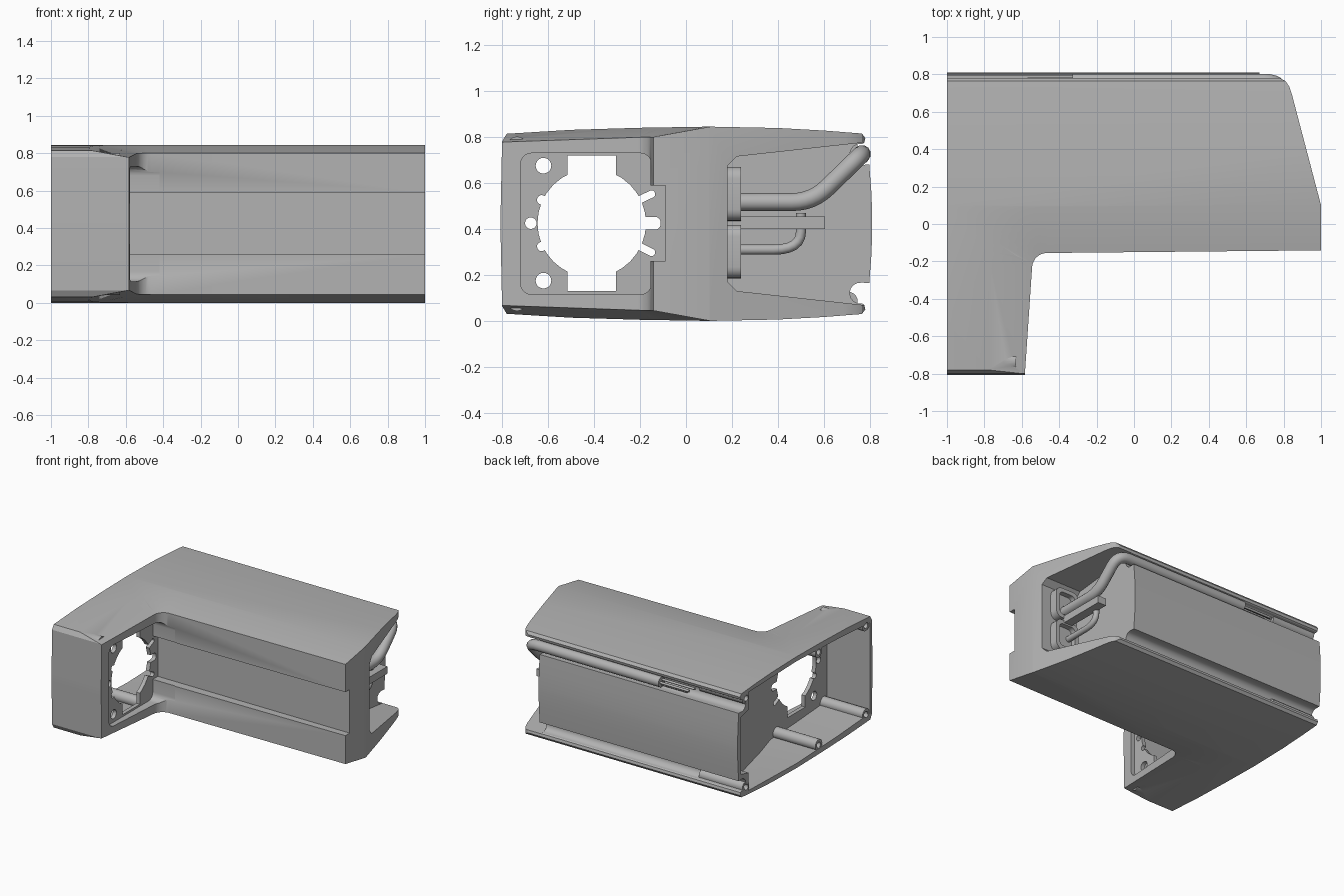
import bpy, bmesh, math
from mathutils import Vector

cube = bpy.data.objects.get("Cube")
if cube:
    bpy.data.objects.remove(cube, do_unlink=True)

grey = bpy.data.materials.new("plain grey")
grey.use_nodes = True
colour = (0.45, 0.45, 0.45, 1)
grey.diffuse_color = colour
grey.node_tree.nodes["Principled BSDF"].inputs["Base Color"].default_value = colour
H = 0.845
MID = H / 2


def make(name, bm):
    bmesh.ops.recalc_face_normals(bm, faces=bm.faces)
    mesh = bpy.data.meshes.new(name)
    bm.to_mesh(mesh)
    bm.free()
    ob = bpy.data.objects.new(name, mesh)
    bpy.context.collection.objects.link(ob)
    mesh.materials.append(grey)
    return ob


def loft(name, rings):
    bm = bmesh.new()
    loops = [[bm.verts.new(p) for p in ring] for ring in rings]
    n = len(loops[0])
    for a, b in zip(loops, loops[1:]):
        for i in range(n):
            bm.faces.new((a[i], a[(i + 1) % n], b[(i + 1) % n], b[i]))
    bm.faces.new(loops[0][::-1])
    bm.faces.new(loops[-1])
    return make(name, bm)


def prism(name, pts, axis, a, b):
    place = {"x": lambda p, t: (t, p[0], p[1]),
             "y": lambda p, t: (p[0], t, p[1]),
             "z": lambda p, t: (p[0], p[1], t)}[axis]
    return loft(name, [[place(p, t) for p in pts] for t in (a, b)])


def circle(cy, cz, r, n=20):
    return [(cy + r * math.cos(math.tau * i / n), cz + r * math.sin(math.tau * i / n))
            for i in range(n)]


def rect(u0, u1, v0, v1, r=0.0):
    if not r:
        return [(u0, v0), (u1, v0), (u1, v1), (u0, v1)]
    pts = []
    for k, (u, v) in enumerate([(u1 - r, v1 - r), (u0 + r, v1 - r),
                                (u0 + r, v0 + r), (u1 - r, v0 + r)]):
        for s in range(6):
            a = math.pi / 2 * (k + s / 5)
            pts.append((u + r * math.cos(a), v + r * math.sin(a)))
    return pts


def mirrored(half):
    """Close an upper half profile with its copy below mid height."""
    return half + [(y, H - z) for y, z in reversed(half)]


def combine(target, tool, op="DIFFERENCE"):
    mod = target.modifiers.new(op, "BOOLEAN")
    mod.operation, mod.object, mod.solver = op, tool, "EXACT"
    bpy.context.view_layer.objects.active = target
    bpy.ops.object.modifier_apply(modifier=mod.name)
    bpy.data.objects.remove(tool, do_unlink=True)


def smooth(ob):
    bpy.ops.object.select_all(action="DESELECT")
    ob.select_set(True)
    bpy.context.view_layer.objects.active = ob
    bpy.ops.object.shade_smooth_by_angle(angle=math.radians(28))


def tube_path(name, pts, radius, bend=0.09):
    """Round tube along a path with softened corners."""
    pts = [Vector(p) for p in pts]
    path = [pts[0]]
    for a, p, b in zip(pts, pts[1:], pts[2:]):
        s = p + (a - p).normalized() * min(bend, (a - p).length * 0.49)
        e = p + (b - p).normalized() * min(bend, (b - p).length * 0.49)
        for i in range(7):
            t = i / 6
            path.append(s * (1 - t) ** 2 + p * 2 * t * (1 - t) + e * t * t)
    path.append(pts[-1])
    cu = bpy.data.curves.new(name, "CURVE")
    cu.dimensions = "3D"
    cu.bevel_depth, cu.bevel_resolution, cu.use_fill_caps = radius, 4, True
    sp = cu.splines.new("POLY")
    sp.points.add(len(path) - 1)
    for q, p in zip(sp.points, path):
        q.co = (*p, 1)
    sp.use_smooth = True
    cu.materials.append(grey)
    ob = bpy.data.objects.new(name, cu)
    bpy.context.collection.objects.link(ob)


# Housing: side section with arched top, rear lips, cable grooves and bulged back
arch = [(-0.5, 0.831), (-0.2, 0.84), (0.1, H), (0.4, 0.839), (0.6, 0.828)]
groove = [(0.758 + 0.046 * math.cos(math.radians(a)), 0.724 + 0.046 * math.sin(math.radians(a)))
          for a in range(80, 281, 25)]
section = mirrored([(-0.807, MID + 0.02), (-0.8, 0.78), (-0.78, 0.814)] + arch
                   + [(0.765, 0.815), (0.78, 0.795), (0.775, 0.775)] + groove
                   + [(0.797, 0.68), (0.807, 0.55), (0.81, MID + 0.02)])
housing = prism("housing", section, "x", -1, 1.05)

# Plan outline with slanted right end and rounded rear corner
plan = [(-1, -0.9), (1, -0.9), (1, 0.1), (0.845, 0.69), (0.83, 0.735), (0.81, 0.765),
        (0.78, 0.78), (0.72, 0.79), (0.7, 0.9), (-1, 0.9)]
combine(housing, prism("plan", plan, "z", -0.2, 1.1), "INTERSECT")


# Inner corner of the L, flared at top and bottom into a soft chamfer
def void_ring(off, h):
    r = 0.08 + off
    ring = [(1.6, -0.9), (1.6, -0.135 + off)]
    for i in range(9):
        a = math.radians(90 + i * 10.5)
        ring.append((-0.465 + r * math.cos(a), -0.235 + r * math.sin(a)))
    ring.append((-0.59 - off, -0.9))
    lean = 1 if h > 0 else -1
    return [(x, y, MID + h + lean * 0.035 * min(0, y + 0.15)) for x, y in ring]


levels = [(0.5, -0.468), (0.25, -0.423), (0, -0.378), (0, 0.378), (0.25, 0.423), (0.5, 0.468)]
combine(housing, loft("void", [void_ring(o, h) for o, h in levels]))

# Arm: front channel, and the open pocket in the right end
combine(housing, prism("channel", rect(-0.4, -0.09, 0.26, 0.59), "x", -0.61, 1.2))
pocket = mirrored([(0.18, 0.675), (0.22, 0.715), (0.9, 0.79)])
combine(housing, prism("pocket", pocket, "x", 0.67, 1.2))

# Hollow leg, open on the left, with an end wall slanting towards the back
hollow = mirrored([(-0.775, 0.765), (-0.4, 0.79), (0.1, 0.81), (0.68, 0.795),
                   (0.68, 0.66), (0.77, 0.64)])
cavity = prism("cavity", hollow, "x", -1.2, -0.5)
limits = [(-1.3, -0.9), (-0.64, -0.9), (-0.64, -0.1), (-0.9, 0.9), (-1.3, 0.9)]
combine(cavity, prism("limits", limits, "z", -0.1, 1), "INTERSECT")
combine(housing, cavity)

# Screw bosses in the hollow
boss_spots = [(y, z) for y, d in ((-0.735, 0.085), (-0.17, 0.07), (0.705, 0.085))
              for z in (d, H - d)]
for y, z in boss_spots:
    combine(housing, prism("boss", circle(y, z, 0.042), "x", -0.995, -0.63), "UNION")
for y, z in boss_spots:
    combine(housing, prism("bore", circle(y, z, 0.022), "x", -1.1, -0.8))

# Sunken mounting face on the leg with its round keyed opening
combine(housing, prism("inset", rect(-0.72, -0.15, 0.115, 0.73, 0.05), "x", -0.61, -0.42))
cy, cz = -0.41, 0.425
opening = prism("opening", circle(cy, cz, 0.236, 32), "x", -0.75, -0.5)
combine(opening, prism("key", rect(cy - 0.105, cy + 0.105, 0.13, 0.72), "x", -0.76, -0.49), "UNION")
for angle, reach, wide in ((0, 0.29, 0.028), (26, 0.295, 0.016), (-26, 0.295, 0.016),
                           (180, 0.225, 0.05), (155, 0.25, 0.02), (205, 0.25, 0.02)):
    c, s = math.cos(math.radians(angle)), math.sin(math.radians(angle))
    slot = [(cy + c * u - s * v, cz + s * u + c * v) for u, v in
            rect(0.1, reach + 0.01, -wide, wide, wide * 0.9)]
    combine(opening, prism("slot", slot, "x", -0.77, -0.48), "UNION")
combine(housing, opening)
for y, z, r in ((-0.62, 0.675, 0.034), (-0.62, 0.175, 0.034), (-0.675, 0.425, 0.025)):
    combine(housing, prism("screw_hole", circle(y, z, r), "x", -0.75, -0.5))
smooth(housing)

# Cable sockets on the pocket wall
for name, z0, z1 in (("upper_socket", 0.435, 0.67), ("lower_socket", 0.185, 0.418)):
    socket = prism(name, rect(0.7, 0.9, z0, z1, 0.05), "y", 0.17, 0.24)
    combine(socket, prism("mouth", rect(0.73, 0.87, z0 + 0.03, z1 - 0.03, 0.035), "y", 0.2, 0.3))
    smooth(socket)

# Strap, cables and bare wire ends
prism("strap", rect(0.76, 0.83, 0.4, 0.455), "y", 0.18, 0.605)
tube_path("main_cable", [(0.79, 0.18, 0.517), (0.79, 0.55, 0.517), (0.785, 0.765, 0.726),
                         (-0.33, 0.765, 0.726)], 0.039)
tube_path("short_cable", [(0.76, 0.18, 0.31), (0.76, 0.5, 0.31), (0.76, 0.5, 0.47)], 0.022, 0.12)
for i, (y, z) in enumerate(((0.75, 0.74), (0.775, 0.725), (0.755, 0.705))):
    tube_path(f"wire_{i + 1}", [(-0.3, y, z), (-0.6 + 0.03 * i, y, z)], 0.009)
